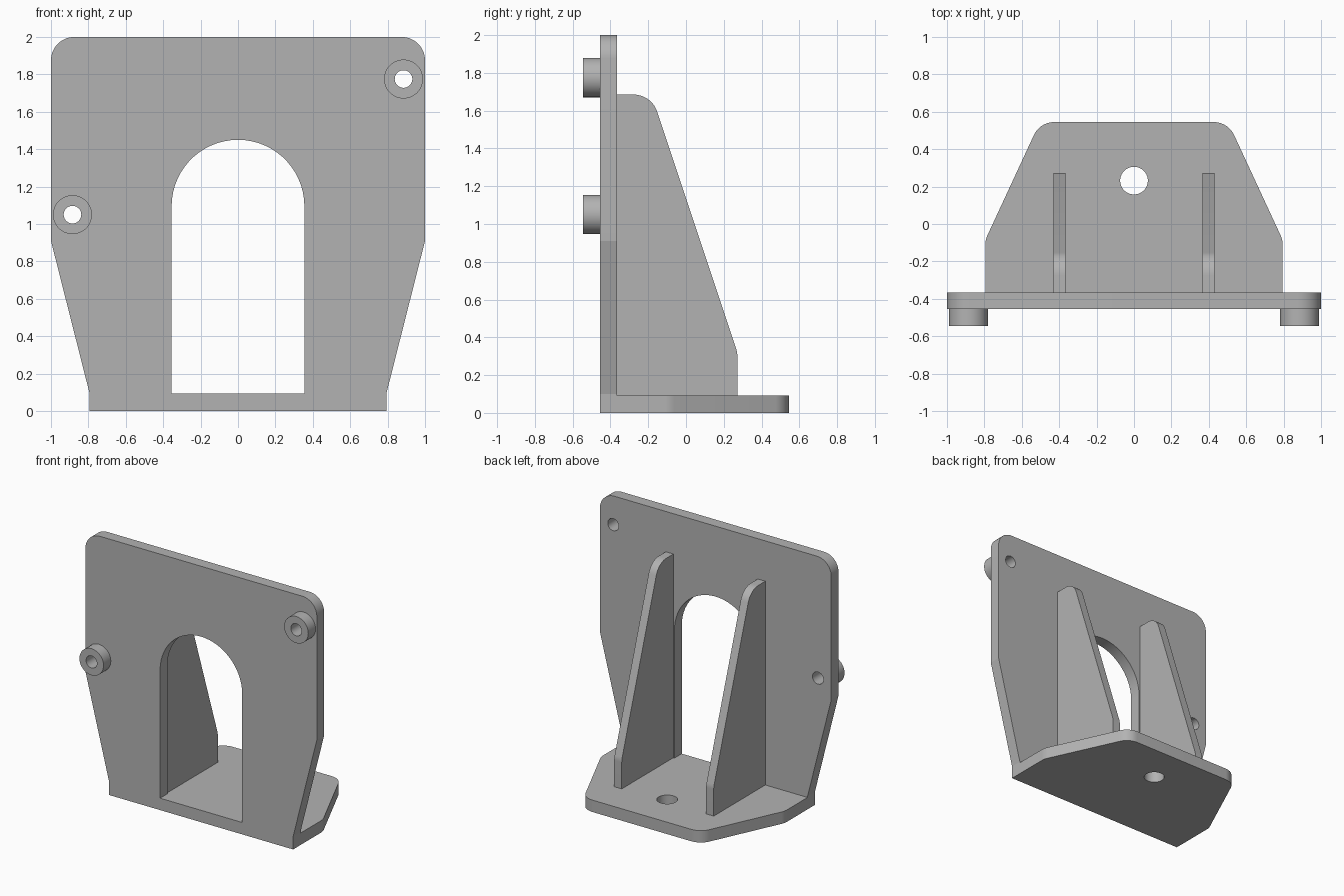
import bpy
import bmesh
from math import pi, sin, cos, tan, radians, ceil
from mathutils import Vector

cube = bpy.data.objects.get("Cube")
if cube:
    bpy.data.objects.remove(cube, do_unlink=True)

grey = bpy.data.materials.new("plain grey")
grey.use_nodes = True
grey.diffuse_color = (0.45, 0.45, 0.45, 1)
grey.node_tree.nodes["Principled BSDF"].inputs["Base Color"].default_value = grey.diffuse_color

STEP = radians(6)  # arc resolution


def circle(u, v, r):
    return [(u + r * cos(i * STEP), v + r * sin(i * STEP)) for i in range(60)]


def rounded(corners):
    """Outline from (u, v, fillet radius) corners."""
    pts = []
    for i, (u, v, r) in enumerate(corners):
        p = Vector((u, v))
        if not r:
            pts.append(p)
            continue
        a = (Vector(corners[i - 1][:2]) - p).normalized()
        b = (Vector(corners[(i + 1) % len(corners)][:2]) - p).normalized()
        turn = pi - a.angle(b)
        start = p + a * r * tan(turn / 2)
        centre = p + (a + b).normalized() * r / cos(turn / 2)
        sign = 1 if a.x * b.y - a.y * b.x < 0 else -1
        n = max(2, ceil(turn / STEP))
        for k in range(n + 1):
            t = sign * turn * k / n
            d = start - centre
            pts.append(centre + Vector((d.x * cos(t) - d.y * sin(t),
                                        d.x * sin(t) + d.y * cos(t))))
    return pts


def mirrored(half):
    """Complete a right-hand half outline, listed upwards, across u = 0."""
    return half + [(-u, v, r) for u, v, r in reversed(half)]


def slab(name, loops, place, low, high):
    """Fill an outline with holes and give it thickness."""
    bm = bmesh.new()
    for loop in loops:
        vs = [bm.verts.new(place(u, v, low)) for u, v in loop]
        for i, vert in enumerate(vs):
            bm.edges.new((vs[i - 1], vert))
    bmesh.ops.triangle_fill(bm, use_beauty=True, edges=bm.edges[:])
    ext = bmesh.ops.extrude_face_region(bm, geom=bm.faces[:], use_keep_orig=True)
    moved = [g for g in ext["geom"] if isinstance(g, bmesh.types.BMVert)]
    offset = Vector(place(0, 0, high)) - Vector(place(0, 0, low))
    bmesh.ops.translate(bm, verts=moved, vec=offset)
    bmesh.ops.recalc_face_normals(bm, faces=bm.faces[:])
    mesh = bpy.data.meshes.new(name)
    bm.to_mesh(mesh)
    bm.free()
    mesh.materials.append(grey)
    obj = bpy.data.objects.new(name, mesh)
    bpy.context.collection.objects.link(obj)
    bpy.ops.object.select_all(action="DESELECT")
    obj.select_set(True)
    bpy.context.view_layer.objects.active = obj
    bpy.ops.object.shade_smooth_by_angle(angle=radians(10))
    return obj


def upright(u, v, w):
    return (u, w, v)


def flat(u, v, w):
    return (u, v, w)


def sideways(u, v, w):
    return (w, u, v)


FRONT, BACK, FLOOR = -0.455, -0.365, 0.093
bosses = {"left_boss": (0.885, 1.775), "right_boss": (-0.885, 1.05)}

# Upright plate with arched opening and two screw holes
plate = rounded(mirrored([(0.795, 0, 0), (0.795, 0.1, 0), (1, 0.91, 0), (1, 2, 0.125)]))
arch_r, arch_z = 0.355, 1.095
arch = [(-arch_r, FLOOR), (arch_r, FLOOR)]
arch += [(arch_r * cos(i * STEP), arch_z + arch_r * sin(i * STEP)) for i in range(31)]
screw_holes = [circle(u, v, 0.047) for u, v in bosses.values()]
slab("upright_plate", [plate, arch] + screw_holes, upright, FRONT, BACK)

# Hollow round bosses on the front
for name, (u, v) in bosses.items():
    slab(name, [circle(u, v, 0.104), circle(u, v, 0.047)], upright, -0.545, FRONT)

# Base plate with one mounting hole
base = rounded(mirrored([(0.795, BACK, 0), (0.795, -0.085, 0.12), (0.503, 0.545, 0.12)]))
slab("base_plate", [base, circle(0, 0.232, 0.074)], flat, 0, FLOOR)

# Pair of tapered ribs
rib = rounded([(BACK, FLOOR, 0), (0.272, FLOOR, 0), (0.272, 0.32, 0.12),
               (-0.183, 1.685, 0.13), (BACK, 1.685, 0)])
slab("left_rib", [rib], sideways, 0.365, 0.43)
slab("right_rib", [rib], sideways, -0.43, -0.365)
